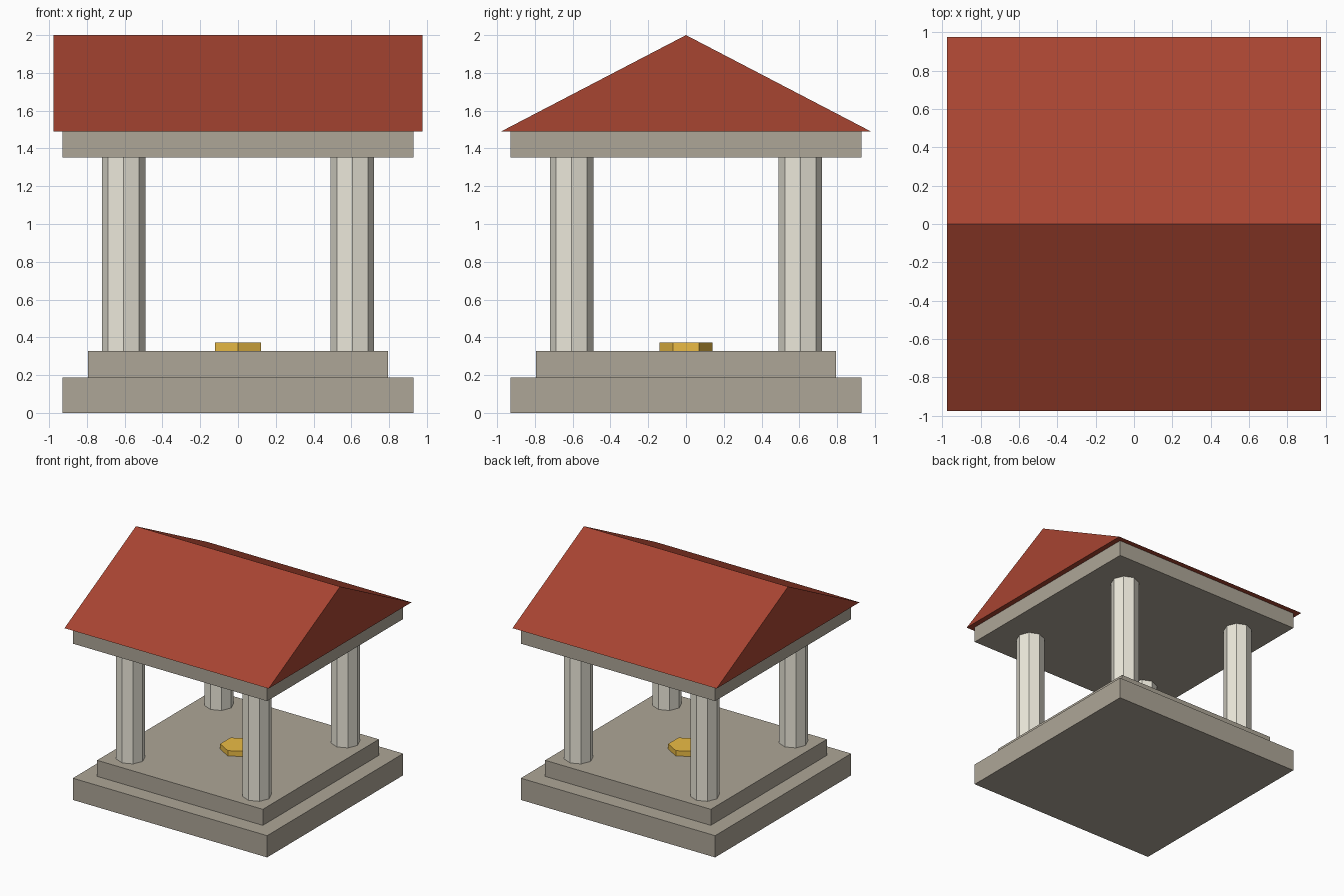
import bpy, bmesh
from mathutils import Matrix

if "Cube" in bpy.data.objects:
    bpy.data.objects.remove(bpy.data.objects["Cube"])


def material(name, rgb):
    mat = bpy.data.materials.new(name)
    mat.diffuse_color = (*rgb, 1)
    mat.use_nodes = True
    mat.node_tree.nodes["Principled BSDF"].inputs["Base Color"].default_value = mat.diffuse_color
    return mat


stone = material("stone", (0.42, 0.38, 0.31))
pale_stone = material("pale_stone", (0.84, 0.81, 0.71))
tile = material("roof_tile", (0.39, 0.058, 0.031))
gold = material("gold", (0.83, 0.50, 0.06))


def add_object(name, bm, mat):
    bmesh.ops.recalc_face_normals(bm, faces=bm.faces)
    mesh = bpy.data.meshes.new(name)
    bm.to_mesh(mesh)
    bm.free()
    mesh.materials.append(mat)
    obj = bpy.data.objects.new(name, mesh)
    bpy.context.collection.objects.link(obj)
    return obj


def slab(name, half, z0, z1, mat):
    bm = bmesh.new()
    bmesh.ops.create_cube(bm, size=1, matrix=Matrix.Translation((0, 0, (z0 + z1) / 2))
                          @ Matrix.Diagonal((2 * half, 2 * half, z1 - z0, 1)))
    return add_object(name, bm, mat)


def prism(name, sides, radius, x, y, z0, z1, mat):
    # Regular prism with a corner pointing along y
    bm = bmesh.new()
    bmesh.ops.create_cone(bm, cap_ends=True, segments=sides, radius1=radius, radius2=radius,
                          depth=z1 - z0, matrix=Matrix.Translation((x, y, (z0 + z1) / 2)))
    return add_object(name, bm, mat)


# Stepped base and ceiling slab
slab("lower_step", 0.93, 0, 0.188, stone)
slab("upper_step", 0.793, 0.188, 0.327, stone)
slab("ceiling_slab", 0.93, 1.352, 1.491, stone)

# Four octagonal columns
for side_y, y in (("front", -0.605), ("back", 0.605)):
    for side_x, x in (("left", -0.605), ("right", 0.605)):
        prism(f"{side_y}_{side_x}_column", 8, 0.116, x, y, 0.327, 1.352, pale_stone)

# Hexagonal floor plate
prism("floor_plate", 6, 0.14, 0, 0, 0.327, 0.373, gold)

# Gable roof: triangle extruded along x
bm = bmesh.new()
gable = bm.faces.new([bm.verts.new((-0.977, y, z))
                      for y, z in ((-0.977, 1.491), (0.977, 1.491), (0, 2.0))])
end = bmesh.ops.extrude_face_region(bm, geom=[gable], use_keep_orig=True)
bmesh.ops.translate(bm, vec=(1.954, 0, 0),
                    verts=[v for v in end["geom"] if isinstance(v, bmesh.types.BMVert)])
add_object("gable_roof", bm, tile)
